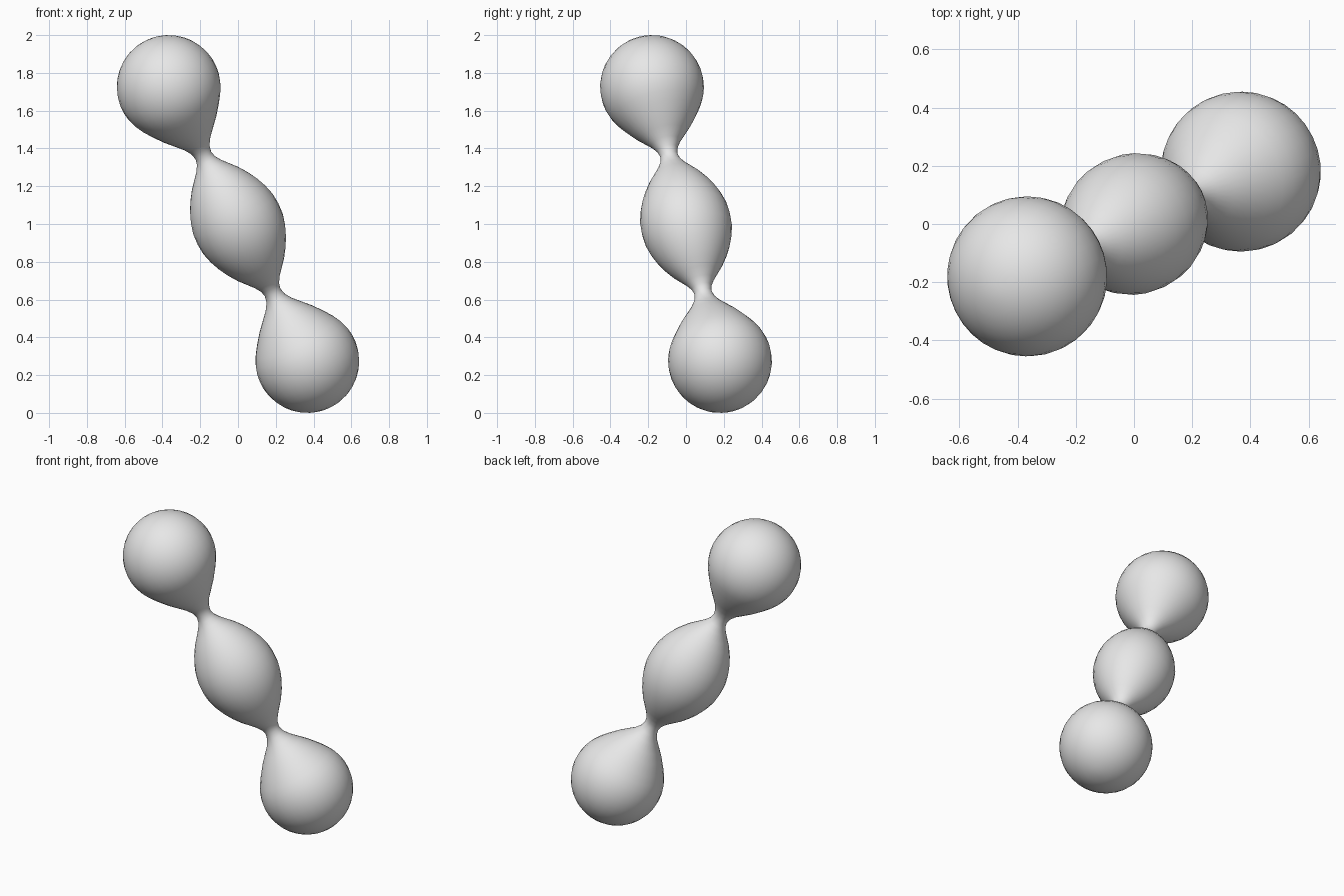
import bpy, bmesh, math
from mathutils import Vector

cube = bpy.data.objects.get("Cube")
if cube:
    bpy.data.objects.remove(cube, do_unlink=True)

# One flat grey for the whole model
grey = bpy.data.materials.new("light_grey")
grey.use_nodes = True
grey.diffuse_color = (0.8, 0.8, 0.8, 1)
grey.node_tree.nodes["Principled BSDF"].inputs["Base Color"].default_value = (0.8, 0.8, 0.8, 1)

SEGMENTS = 32
BULB_RADIUS = 0.275
BULB_CENTRE = Vector((0.367, 0.18, -0.725))   # lower bulb, relative to the middle
REACH = BULB_CENTRE.length

# Half profile (distance along axis, radius): middle bulb down to the neck
half = [(0.06, 0.236), (0.12, 0.220), (0.17, 0.200), (0.22, 0.173),
        (0.27, 0.140), (0.31, 0.107), (0.35, 0.074), (0.385, 0.053), (0.416, 0.046)]

# Teardrop shoulder of the end bulb, measured back from its centre
shoulder = [(0.38, 0.054), (0.34, 0.079), (0.295, 0.119), (0.25, 0.159), (0.19, 0.204)]
half += [(REACH - s, r) for s, r in shoulder]

# Round outer part of the end bulb
for i in range(13):
    a = math.radians(122 - i * 9.6)
    half.append((REACH + BULB_RADIUS * math.cos(a), BULB_RADIUS * math.sin(a)))
tip = REACH + BULB_RADIUS

# Mirror the half profile into the full chain
profile = [(-t, r) for t, r in reversed(half)] + [(0, 0.24)] + half

# Lathe the profile into one continuous skin
bm = bmesh.new()
rings = []
for t, r in profile:
    rings.append([bm.verts.new((r * math.cos(2 * math.pi * k / SEGMENTS),
                                r * math.sin(2 * math.pi * k / SEGMENTS), t))
                  for k in range(SEGMENTS)])
for a, b in zip(rings, rings[1:]):
    for k in range(SEGMENTS):
        n = (k + 1) % SEGMENTS
        bm.faces.new((a[k], a[n], b[n], b[k]))
for ring, z in ((rings[0], -tip), (rings[-1], tip)):
    pole = bm.verts.new((0, 0, z))
    for k in range(SEGMENTS):
        bm.faces.new((ring[k], ring[(k + 1) % SEGMENTS], pole))
bmesh.ops.recalc_face_normals(bm, faces=bm.faces[:])

# Tilt the chain onto its diagonal axis and lift it to the ground
turn = BULB_CENTRE.to_track_quat('Z', 'Y')
for v in bm.verts:
    v.co = turn @ v.co + Vector((0, 0, 1))

mesh = bpy.data.meshes.new("bulb_chain")
bm.to_mesh(mesh)
bm.free()
mesh.materials.append(grey)
chain = bpy.data.objects.new("bulb_chain", mesh)
bpy.context.collection.objects.link(chain)
for p in mesh.polygons:
    p.use_smooth = True
